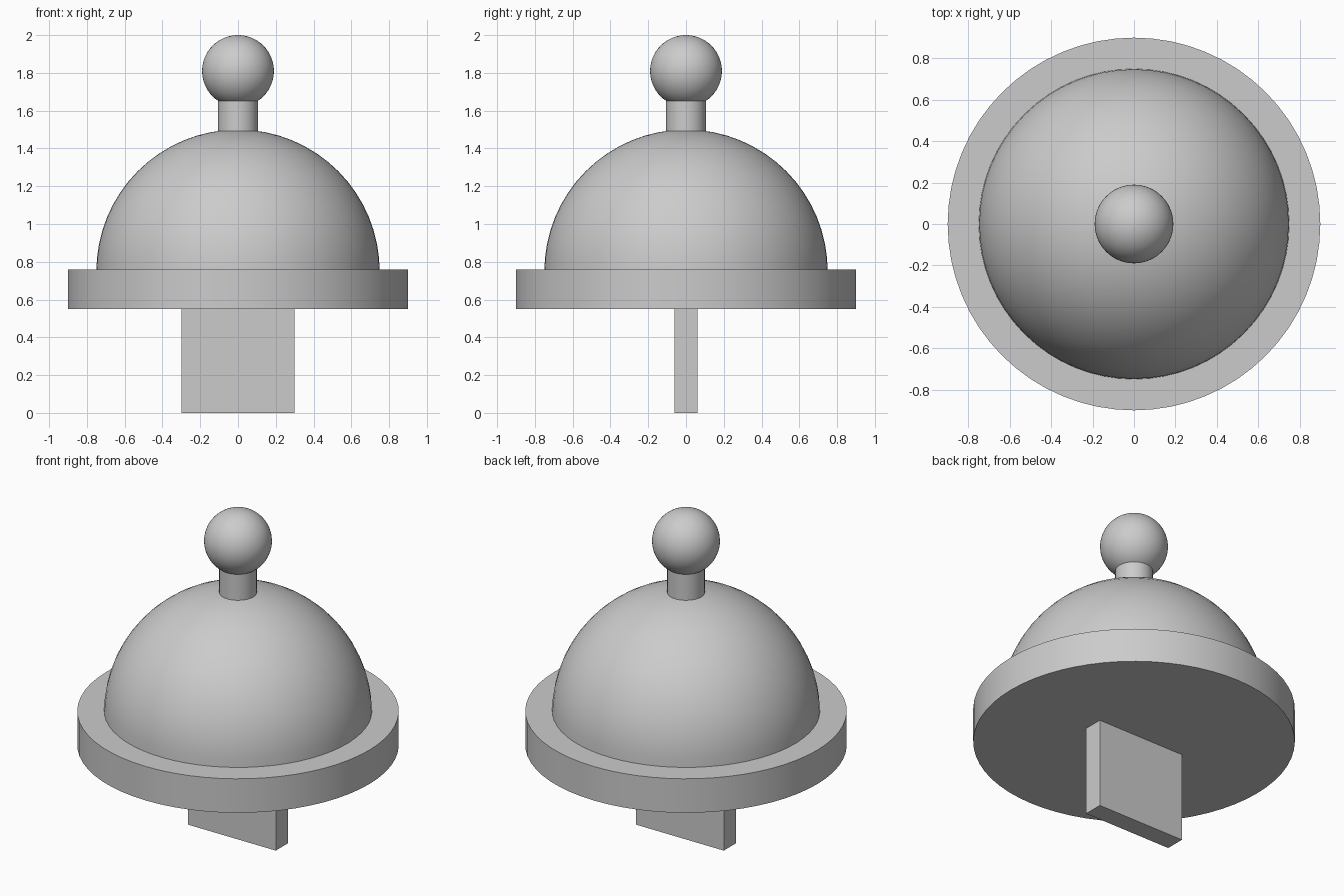
import bpy
import bmesh
import math

cube = bpy.data.objects.get("Cube")
if cube:
    bpy.data.objects.remove(cube, do_unlink=True)

grey = bpy.data.materials.new("plain_grey")
grey.use_nodes = True
colour = (0.6, 0.6, 0.6, 1)
grey.diffuse_color = colour
grey.node_tree.nodes["Principled BSDF"].inputs["Base Color"].default_value = colour


def finish(name):
    """Name, colour and smooth the active object, keeping sharp edges."""
    obj = bpy.context.object
    obj.name = obj.data.name = name
    obj.data.materials.append(grey)
    bpy.ops.object.shade_smooth_by_angle(angle=math.radians(35))
    return obj


def cylinder(name, radius, bottom, top):
    bpy.ops.mesh.primitive_cylinder_add(
        vertices=64, radius=radius, depth=top - bottom,
        location=(0, 0, (bottom + top) / 2))
    return finish(name)


def sphere(name, radius, z):
    bpy.ops.mesh.primitive_uv_sphere_add(
        segments=64, ring_count=32, radius=radius, location=(0, 0, z))
    return finish(name)


# Flat tab under the base
bpy.ops.mesh.primitive_cube_add(size=1, location=(0, 0, 0.28))
bpy.context.object.scale = (0.6, 0.12, 0.56)
bpy.ops.object.transform_apply(location=False, rotation=False, scale=True)
finish("bottom_tab")

# Round base plate
cylinder("base_plate", 0.9, 0.55, 0.76)

# Half-sphere dome, cut and capped inside the plate
dome = sphere("dome", 0.75, 0.75)
bm = bmesh.new()
bm.from_mesh(dome.data)
cut = bmesh.ops.bisect_plane(
    bm, geom=bm.verts[:] + bm.edges[:] + bm.faces[:],
    plane_co=(0, 0, 0), plane_no=(0, 0, 1), clear_inner=True)
bmesh.ops.holes_fill(bm, edges=[e for e in bm.edges if e.is_boundary])
bm.to_mesh(dome.data)
bm.free()
bpy.ops.object.shade_smooth_by_angle(angle=math.radians(35))

# Stem and knob on top of the dome
cylinder("knob_stem", 0.105, 1.45, 1.68)
sphere("knob", 0.19, 1.81)
